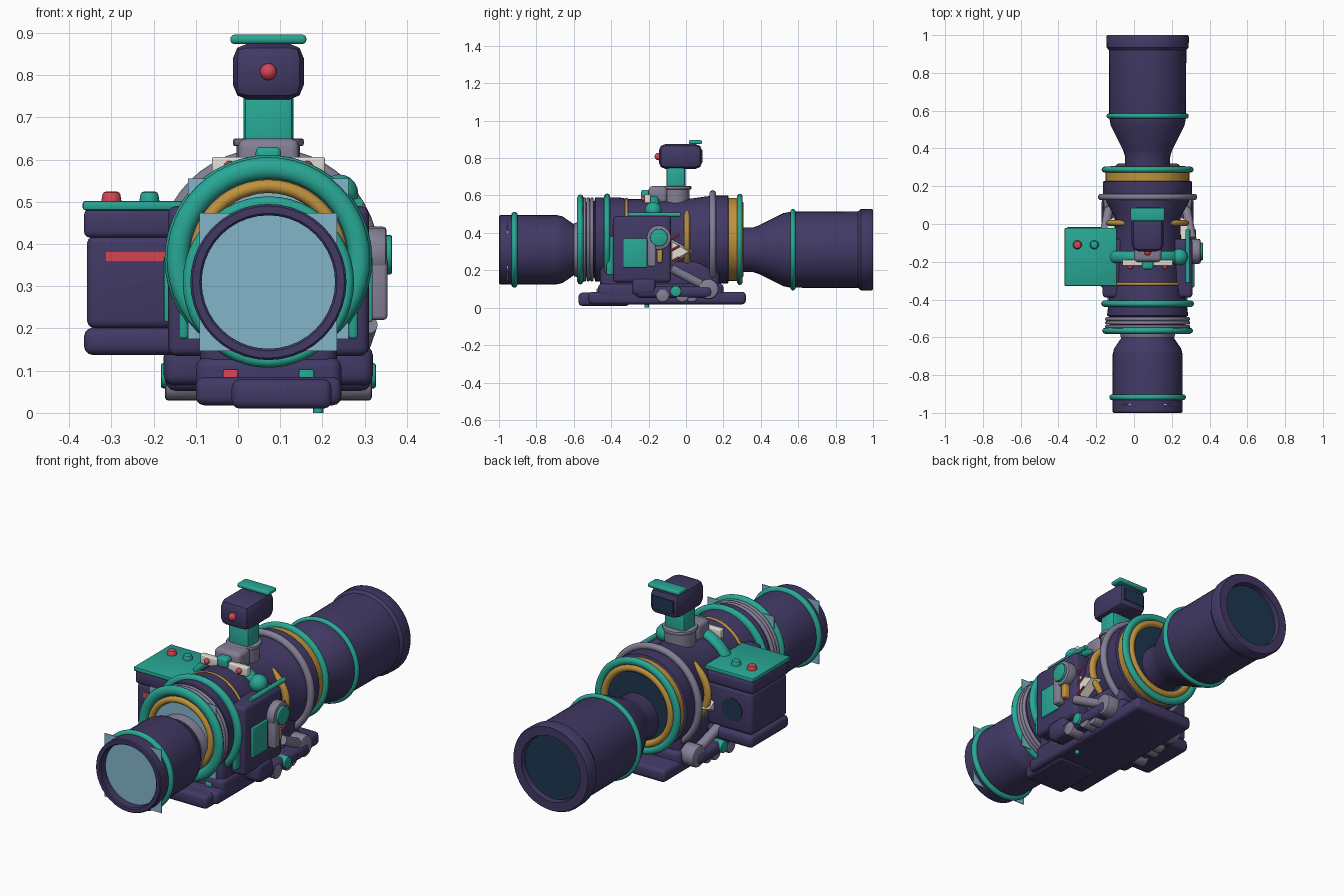
import bpy, bmesh, math
from mathutils import Vector, Matrix

if "Cube" in bpy.data.objects:
    bpy.data.objects.remove(bpy.data.objects["Cube"])

CX, BZ, TZ = 0.072, 0.365, 0.31   # barrel x, body axis height, eye tube axis height


def mat(name, c):
    m = bpy.data.materials.new(name)
    m.diffuse_color = (*c, 1)
    m.use_nodes = True
    m.node_tree.nodes["Principled BSDF"].inputs["Base Color"].default_value = m.diffuse_color
    return m


PURPLE = mat("dark purple", (.054, .041, .130))
TEAL = mat("teal", (.021, .390, .300))
GREY = mat("violet grey", (.230, .212, .300))
GOLD = mat("gold", (.520, .285, .045))
RED = mat("red", (.660, .060, .090))
WHITE = mat("off white", (.76, .72, .65))
GLASS = mat("light blue glass", (.223, .468, .591))
NAVY = mat("navy glass", (.014, .038, .085))


def finish(name, bm, m, angle=35):
    bmesh.ops.recalc_face_normals(bm, faces=bm.faces)
    me = bpy.data.meshes.new(name)
    bm.to_mesh(me)
    bm.free()
    me.materials.append(m)
    o = bpy.data.objects.new(name, me)
    bpy.context.collection.objects.link(o)
    bpy.ops.object.select_all(action='DESELECT')
    o.select_set(True)
    bpy.context.view_layer.objects.active = o
    bpy.ops.object.shade_smooth_by_angle(angle=math.radians(angle))
    return o


def box(name, x, y, z, m, bev=0.0, seg=3):
    """Bevelled box from (min, max) pairs."""
    bm = bmesh.new()
    bmesh.ops.create_cube(bm, size=1)
    for v in bm.verts:
        v.co = Vector([(a + b) / 2 + c * (b - a) for (a, b), c in zip((x, y, z), v.co)])
    if bev:
        bmesh.ops.bevel(bm, geom=bm.edges[:], offset=bev, segments=seg, profile=.5, affect='EDGES')
    return finish(name, bm, m)


def lathe(name, prof, m, cz, seg=40):
    """Revolve (y, rx[, rz]) points about the y direction and cap the ends."""
    bm = bmesh.new()
    rings = []
    for p in prof:
        y, rx, rz = p[0], p[1], p[-1]
        rings.append([bm.verts.new((CX + rx * math.cos(t), y, cz + rz * math.sin(t)))
                      for t in (2 * math.pi * i / seg for i in range(seg))])
    for a, b in zip(rings, rings[1:]):
        for i in range(seg):
            j = (i + 1) % seg
            bm.faces.new((a[i], a[j], b[j], b[i]))
    bm.faces.new(rings[0])
    bm.faces.new(rings[-1])
    return finish(name, bm, m)


def ring(name, y, R, r, m, cz=BZ, ys=1.0, zs=1.0):
    """Round hoop about the barrel."""
    bm = bmesh.new()
    n, k = 48, 10
    vs = [[bm.verts.new((CX + (R + r * math.cos(b)) * math.cos(a), y + ys * r * math.sin(b),
                         cz + zs * (R + r * math.cos(b)) * math.sin(a)))
           for b in (2 * math.pi * j / k for j in range(k))]
          for a in (2 * math.pi * i / n for i in range(n))]
    for i in range(n):
        for j in range(k):
            bm.faces.new((vs[i][j], vs[(i + 1) % n][j], vs[(i + 1) % n][(j + 1) % k], vs[i][(j + 1) % k]))
    return finish(name, bm, m, 60)


def rod(name, a, b, r, m, r2=None, seg=20, bev=0.0):
    a, b = Vector(a), Vector(b)
    bm = bmesh.new()
    bmesh.ops.create_cone(bm, cap_ends=True, segments=seg, radius1=r,
                          radius2=r if r2 is None else r2, depth=(b - a).length)
    if bev:
        rim = [e for e in bm.edges if abs(e.verts[0].co.z - e.verts[1].co.z) < 1e-5]
        bmesh.ops.bevel(bm, geom=rim, offset=bev, segments=2, profile=.5, affect='EDGES')
    q = Vector((0, 0, 1)).rotation_difference(b - a)
    bm.transform(Matrix.Translation((a + b) / 2) @ q.to_matrix().to_4x4())
    return finish(name, bm, m)


def ball(name, p, r, m):
    bm = bmesh.new()
    bmesh.ops.create_uvsphere(bm, u_segments=16, v_segments=10, radius=r)
    bm.transform(Matrix.Translation(p))
    return finish(name, bm, m, 60)


def pane(name, y, h, cz):
    box(name, (CX - h, CX + h), (y - .002, y + .002), (cz - h, cz + h), GLASS)


# front eye tube, square lens panes
lathe("front_tube", [(-.94, .158), (-.995, .158), (-1, .163), (-1, .18), (-.995, .185), (-.69, .185),
                     (-.66, .178), (-.60, .137), (-.58, .13), (-.54, .13)], PURPLE, TZ)
ring("front_tube_ring", -.917, .187, .016, TEAL, TZ)
pane("front_lens", -.955, .163, TZ)
lathe("front_neck", [(-.60, .142), (-.57, .148), (-.5, .148)], GREY, TZ)
pane("body_front_lens", -.552, .19, BZ)

# main body, narrower across its middle
lathe("main_body", [(-.54, .20), (-.49, .205), (-.485, .215, .225), (-.36, .2, .225), (-.3, .19, .215),
                    (-.05, .175, .215), (.04, .175, .22), (.11, .215, .23), (.16, .235), (.225, .235),
                    (.23, .215), (.24, .2)], PURPLE, BZ)
for i, y in enumerate((-.503, -.523, -.543)):
    ring(f"front_grey_rib_{i}", y, .215, .010, GREY)
ring("front_body_ring", -.565, .215, .026, TEAL, ys=.7)
ring("front_gold_ring", -.568, .172, .016, GOLD)
ring("front_arch_ring", -.422, .224, .022, TEAL, ys=.8)
ring("thin_gold_ring", -.318, .195, .008, GOLD, zs=1.1)
ring("middle_gold_ring", .005, .2, .02, GOLD, zs=.85, ys=.8)
ring("rear_grey_ring", .143, .245, .018, GREY)
lathe("rear_gold_band", [(.22, .19), (.22, .222), (.28, .222), (.28, .19)], GOLD, BZ)
ring("rear_body_ring", .288, .224, .02, TEAL, ys=.8)
ring("rear_gold_ring", .29, .19, .018, GOLD)
lathe("rear_body_lens", [(.27, .185), (.29, .185)], NAVY, BZ)

# rear eye tube
lathe("rear_tube", [(.25, .118), (.36, .12), (.39, .13), (.52, .195), (.56, .203), (.92, .205),
                    (.935, .217), (.99, .219), (1, .213), (1, .168), (.96, .165)], PURPLE, TZ)
ring("rear_tube_ring", .572, .204, .014, TEAL, TZ)
lathe("rear_lens", [(.96, .163), (.975, .163)], NAVY, TZ)

# base and lower housing
box("base_nose", (-.015, .222), (-.575, -.3), (.01, .08), PURPLE, .02)
box("base_plate", (-.1, .245), (-.52, .32), (.018, .085), PURPLE, .02)
box("base_step", (-.1, .245), (-.47, .2), (.03, .132), PURPLE, .025)
box("base_wings", (-.172, .316), (-.27, .14), (.052, .115), PURPLE, .025)
box("lower_housing", (-.09, .235), (-.46, .18), (.09, .25), PURPLE, .03)
box("front_red_tab", (-.035, 0), (-.478, -.44), (.065, .103), RED, .004)
box("front_teal_tab", (.145, .18), (-.478, -.44), (.065, .103), TEAL, .004)
rod("base_foot", (.19, -.21, 0), (.19, -.21, .04), .012, TEAL)

# parts found on both sides
for s, side in ((1, "right"), (-1, "left")):
    def X(a, b):
        return tuple(sorted((CX + s * a, CX + s * b)))
    box(f"{side}_pod", X(.12, .238), (-.39, -.08), (.135, .49), PURPLE, .02)
    box(f"{side}_pod_foot", X(.14, .248), (-.29, -.16), (.065, .16), PURPLE, .025)
    box(f"{side}_teal_panel", X(.23, .247), (-.335, -.21), (.215, .37), TEAL, .005)
    box(f"{side}_arch_post", X(.19, .212), (-.425, -.385), (.175, .38), TEAL, .008)
    for i, y in enumerate((-.125, -.02, .03)):
        rod(f"{side}_base_knob_{i}", (CX + s * .15, y, .065), (CX + s * (.245 - .01 * i), y, .065),
            .036, GREY, bev=.008)
    rod(f"{side}_teal_knob", (CX + s * .2, -.055, .088), (CX + s * .255, -.055, .088), .03, TEAL, bev=.006)
    # lever arm with round end
    rod(f"{side}_lever", (CX + s * .235, -.08, .21), (CX + s * .2, .11, .11), .024, GREY)
    rod(f"{side}_lever_pivot", (CX + s * .13, .12, .1), (CX + s * .235, .12, .1), .055, GREY, bev=.012)
    # pale wedge with red lines
    rod(f"{side}_pale_wedge", (CX + s * .17, -.045, .3), (CX + s * .215, -.045, .3), .085, WHITE, .06, seg=3)
    for i, z in enumerate((.24, .30, .36)):
        rod(f"{side}_red_pin_{i}", (CX + s * .222, -.09, z), (CX + s * .222, -.035, z + .03), .006, RED, seg=8)

# right hand dial
rod("dial_ring", (.3, -.145, .375), (.352, -.145, .375), .066, GREY, bev=.008)
rod("dial_cap", (.34, -.145, .375), (.365, -.145, .375), .047, TEAL, bev=.005)
box("dial_bar", (.31, .354), (-.205, -.16), (.22, .37), GREY, .01)
box("dial_gold", (.3, .342), (-.155, -.125), (.24, .33), GOLD, .01)
rod("upper_side_pipe", (.285, -.31, .497), (.285, -.03, .497), .012, TEAL, seg=12)
ball("upper_side_pod", (.24, -.175, .52), .045, TEAL)

# left equipment box
box("case_bottom", (-.365, -.1), (-.325, -.015), (.137, .202), PURPLE, .022)
box("case_main", (-.358, -.1), (-.318, -.025), (.2, .42), PURPLE, .02)
box("case_top", (-.365, -.1), (-.322, -.02), (.415, .483), PURPLE, .015)
box("case_lid", (-.368, -.092), (-.328, -.02), (.48, .502), TEAL, .006, 2)
box("case_red_stripe", (-.315, -.165), (-.323, -.315), (.357, .384), RED)
rod("case_rear_window", (-.245, -.03, .31), (-.245, -.021, .31), .06, NAVY, seg=12)
for n, x, m in (("red", -.3, RED), ("teal", -.21, TEAL)):
    rod(f"case_{n}_knob", (x, -.11, .49), (x, -.11, .524), .026, m, .02, bev=.006)

# top strap, pale plate and screws
ring("top_strap", -.175, .218, .022, TEAL, ys=1.5, zs=1.02)
box("top_teal_clip", (.042, .102), (-.24, -.18), (.58, .63), TEAL, .012)
box("pale_plate", (-.062, .206), (-.222, -.19), (.56, .606), WHITE, .005)
for i, x in enumerate((-.02, .072, .164)):
    ball(f"plate_screw_{i}", (x, -.226, .583), .014, RED)

# sighting turret
box("turret_block", (.0, .145), (-.2, -.1), (.56, .65), GREY, .02)
rod("turret_base", (CX, -.055, .56), (CX, -.055, .632), .075, GREY, seg=16)
rod("turret_collar", (CX, -.055, .632), (CX, -.055, .65), .084, GREY, seg=24, bev=.005)
box("turret_post", (.013, .131), (-.105, -.003), (.58, .76), TEAL, .016, 2)
box("turret_head", (-.012, .156), (-.145, .086), (.742, .875), PURPLE, .035, 2)
ball("turret_red_light", (CX, -.148, .808), .02, RED)
box("turret_screen", (.012, .132), (.08, .089), (.775, .842), NAVY)
box("turret_visor", (-.018, .162), (.015, .085), (.874, .896), TEAL, .009)
